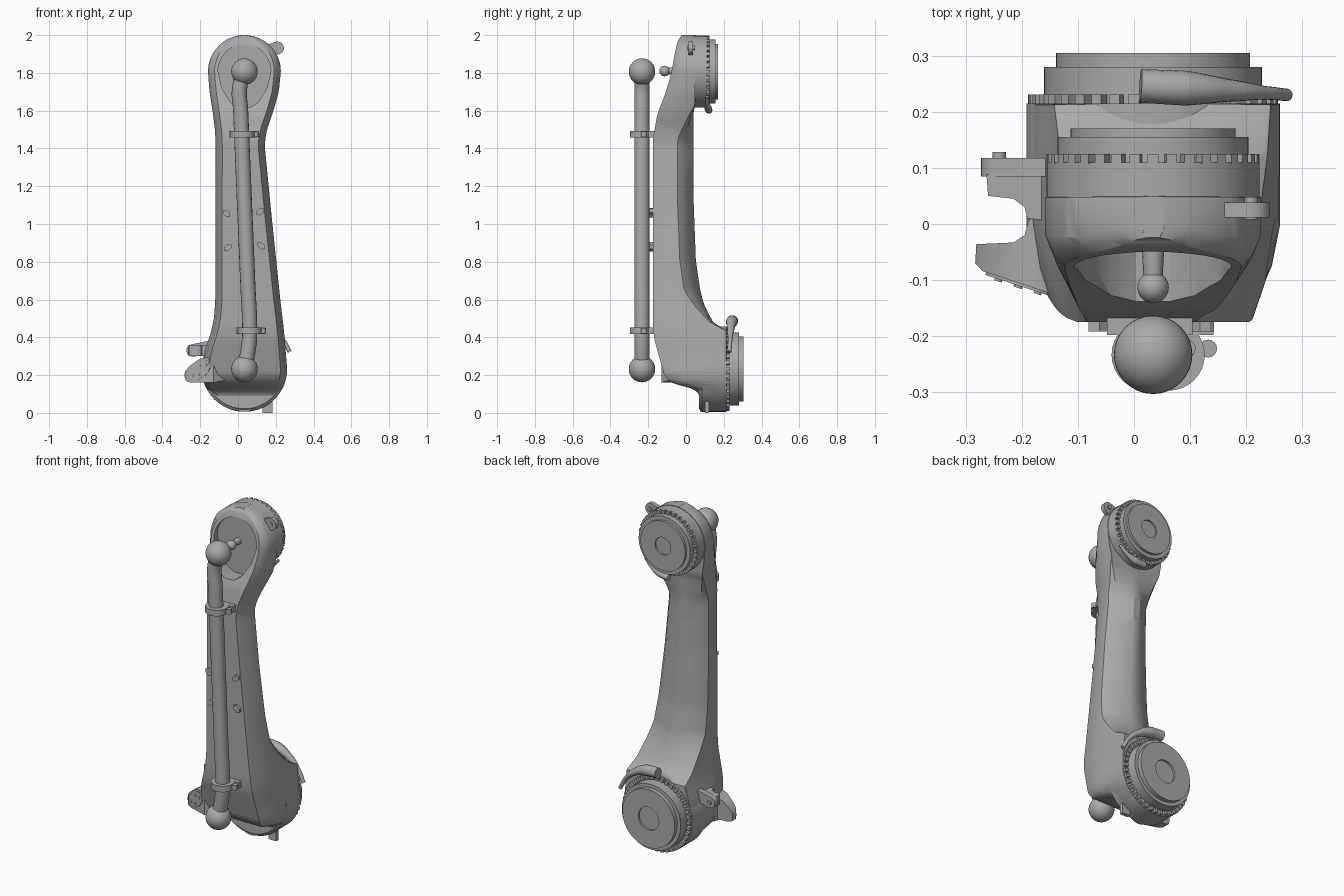
import bpy, bmesh
from math import sin, cos, pi, sqrt, radians
from mathutils import Matrix, Vector

if "Cube" in bpy.data.objects:
    bpy.data.objects.remove(bpy.data.objects["Cube"], do_unlink=True)

grey = bpy.data.materials.new("plain_grey")
grey.use_nodes = True
grey.diffuse_color = (0.4, 0.4, 0.4, 1)
grey.node_tree.nodes["Principled BSDF"].inputs["Base Color"].default_value = (0.4, 0.4, 0.4, 1)

CX, TOP, LOW = 0.034, 1.807, 0.232     # hub axes
R_TOP, R_LOW = 0.193, 0.226
parts = []


def finish(name, bm):
    bmesh.ops.recalc_face_normals(bm, faces=bm.faces)
    mesh = bpy.data.meshes.new(name)
    bm.to_mesh(mesh)
    bm.free()
    mesh.materials.append(grey)
    ob = bpy.data.objects.new(name, mesh)
    bpy.context.collection.objects.link(ob)
    parts.append(ob)
    return ob


def loft(name, rings):
    bm = bmesh.new()
    rows = [[bm.verts.new(p) for p in ring] for ring in rings]
    n = len(rows[0])
    for a, b in zip(rows, rows[1:]):
        for i in range(n):
            j = (i + 1) % n
            bm.faces.new((a[i], a[j], b[j], b[i]))
    bm.faces.new(rows[0])
    bm.faces.new(rows[-1])
    return finish(name, bm)


def lathe(name, cx, cz, profile, seg=72):
    angles = [2 * pi * i / seg for i in range(seg)]
    return loft(name, [[(cx + r * cos(a), y, cz + r * sin(a)) for a in angles] for r, y in profile])


def prism(name, pts, axis, a, b):
    place = (lambda u, v, t: (u, t, v)) if axis == "Y" else (lambda u, v, t: (u, v, t))
    return loft(name, [[place(u, v, t) for u, v in pts] for t in (a, b)])


def box(name, lo, hi):
    return prism(name, [(lo[0], lo[1]), (hi[0], lo[1]), (hi[0], hi[1]), (lo[0], hi[1])], "Z", lo[2], hi[2])


def ball(name, loc, r):
    bm = bmesh.new()
    bmesh.ops.create_uvsphere(bm, u_segments=32, v_segments=20, radius=r, matrix=Matrix.Translation(loc))
    return finish(name, bm)


def tube(name, pts, radii):
    curve = bpy.data.curves.new(name, "CURVE")
    curve.dimensions = "3D"
    curve.bevel_depth = 1
    curve.bevel_resolution = 6
    curve.use_fill_caps = True
    sp = curve.splines.new("BEZIER")
    sp.bezier_points.add(len(pts) - 1)
    for bp, p, r in zip(sp.bezier_points, pts, radii):
        bp.co, bp.radius = p, r
        bp.handle_left_type = bp.handle_right_type = "AUTO"
    tmp = bpy.data.objects.new(name, curve)
    bpy.context.collection.objects.link(tmp)
    bpy.context.view_layer.update()
    mesh = bpy.data.meshes.new_from_object(tmp.evaluated_get(bpy.context.evaluated_depsgraph_get()))
    bpy.data.objects.remove(tmp, do_unlink=True)
    bm = bmesh.new()
    bm.from_mesh(mesh)
    return finish(name, bm)


def boolean(ob, cutter, operation):
    mod = ob.modifiers.new("cut", "BOOLEAN")
    mod.operation, mod.object, mod.solver = operation, cutter, "EXACT"
    bpy.context.view_layer.objects.active = ob
    bpy.ops.object.modifier_apply(modifier=mod.name)
    parts.remove(cutter)
    bpy.data.objects.remove(cutter, do_unlink=True)


def smooth_table(table, z, spread=0.02):
    def at(q):
        q = min(max(q, table[0][0]), table[-1][0])
        for (a, u), (b, v) in zip(table, table[1:]):
            if q <= b:
                return u + (v - u) * (q - a) / (b - a)
    return sum(at(z + k * spread / 2) for k in range(-2, 3)) / 5


# Arm body: lofted sections, chamfered front, shallow ridged back
LEFT = [(.232, -.192), (.34, -.172), (.42, -.145), (.5, -.127), (.6, -.12), (1.42, -.118),
        (1.5, -.122), (1.6, -.135), (1.7, -.151), (1.807, -.159)]
RIGHT = [(.232, .26), (.42, .245), (.6, .224), (1.05, .177), (1.42, .141), (1.5, .153),
         (1.6, .188), (1.7, .216), (1.807, .227)]
FRONT = [(.01, .075), (.1, .07), (.135, .03), (.15, -.07), (.2, -.115), (.39, -.168), (.46, -.175),
         (1.45, -.175), (1.58, -.152), (1.69, -.11), (1.79, -.08), (1.95, -.05), (1.99, -.033), (2, -.02)]
BACK = [(.01, .215), (.45, .215), (.455, .17), (.485, .14), (.575, .095), (.65, .075), (.81, .052),
        (1.13, .04), (1.6, .04), (1.625, .05), (2, .05)]
RIDGE = [(.44, .03), (.65, 1), (1.45, 1), (1.62, .03)]
CHAMFER = [(.1, .05), (.3, .16), (1.5, .12), (1.75, .07), (1.95, .025)]


def section(z):
    if z > TOP or z < LOW:
        c, r = (TOP, R_TOP) if z > TOP else (LOW, R_LOW)
        half = sqrt(max(r * r - (z - c) ** 2, 0.0004))
        xl, xr = CX - half, CX + half
    else:
        xl, xr = smooth_table(LEFT, z), smooth_table(RIGHT, z)
    yf, yb = smooth_table(FRONT, z, .012), smooth_table(BACK, z, .008)
    k, w, mid = smooth_table(RIDGE, z), xr - xl, (xl + xr) / 2
    ch = min(.035, w / 5)
    yc = yb - .085 * k
    ym = min(yf + smooth_table(CHAMFER, z), yc - .008)
    half = [(w * .08, yb), (w / 2 - .1 * w * k, yb - .05 * k), (w / 2, yc), (w / 2, ym),
            (w / 2 - ch * .4, yf + (ym - yf) * .4), (w / 2 - ch, yf)]
    return [(mid - x, y, z) for x, y in half] + [(mid + x, y, z) for x, y in reversed(half)]


heights = [LOW - R_LOW * cos(radians(a)) for a in range(4, 90, 4)]
heights += [LOW + (TOP - LOW) * i / 70 for i in range(71)]
heights += [TOP + R_TOP * sin(radians(a)) for a in range(5, 90, 5)] + [TOP + R_TOP]
body = loft("arm_body", [section(z) for z in heights])

# Teardrop pocket in the upper front
drop = [(CX + .14 * cos(radians(a)), 1.81 + .14 * sin(radians(a))) for a in range(0, 181, 10)]
drop += [(-.086, 1.72), (-.041, 1.645), (.004, 1.617), (.064, 1.617), (.109, 1.645), (.154, 1.72)]
boolean(body, prism("pocket_cutter", drop, "Y", -.5, -.045), "DIFFERENCE")

# Hubs on the back, stepped discs with a shallow centre recess
lathe("upper_hub", CX, TOP, [(.19, .03), (.19, .11), (.17, .11), (.17, .155), (.147, .155),
                             (.147, .17), (.052, .17), (.052, .16)])
lathe("lower_hub", CX, LOW, [(.21, .07), (.226, .085), (.226, .215), (.194, .215), (.194, .28), (.173, .28),
                             (.173, .305), (.068, .305), (.068, .293)])


def teeth(name, cz, r, y, count):
    bm = bmesh.new()
    for i in range(count):
        m = (Matrix.Translation((CX, y, cz)) @ Matrix.Rotation(2 * pi * i / count, 4, "Y")
             @ Matrix.Translation((r - .012, 0, 0)) @ Matrix.Diagonal((.024, .018, .019, 1)))
        bmesh.ops.create_cube(bm, size=1, matrix=m)
    finish(name, bm)


teeth("upper_hub_teeth", TOP, .19, .116, 36)
teeth("lower_hub_teeth", LOW, .223, .222, 40)


# Locking levers curling round the hub rims
def lever(name, cz, r, y, start, end, radii):
    n = len(radii)
    angles = [radians(start + (end - start) * i / (n - 1)) for i in range(n)]
    tube(name, [(CX + r * cos(a), y - .004 * i, cz + r * sin(a)) for i, a in enumerate(angles)], radii)


lever("lower_lever", LOW, .256, .246, 95, 21, [.03, .031, .02, .012, .011])
lever("upper_lever", TOP, .205, .122, -92, -40, [.018, .02, .012, .008])


# Side latches with pins
def latch(name, tip, root, y0, y1, r):
    t, q = Vector(tip), Vector(root)
    d = (t - q).normalized()
    n = Vector((-d.y, d.x))
    pts = [q - n * r, q + n * r]
    pts += [t + r * (cos(radians(a)) * n + sin(radians(a)) * d) for a in range(0, 181, 20)]
    prism(name, [tuple(p) for p in pts], "Y", y0, y1)
    lathe(name + "_pin", t.x, t.y, [(.012, y0 - .004), (.012, y1 + .01)], 16)


latch("lower_latch", (-.24, .33), (-.1, .36), .085, .118, .033)
latch("upper_latch", (.209, 1.932), (.144, 1.91), .012, .038, .034)
box("lower_tab", (.13, .1, 0), (.182, .122, .07))

# Seat behind the lower latch
seat = [(-.26, .05), (-.263, .088), (-.1, .12), (-.1, 0), (-.19, .01), (-.195, .03), (-.215, .045)]
prism("latch_seat", seat, "Z", .3, .36)

# Side bracket: plan shape trimmed by its front outline
plan = [(-.27, -.084), (-.283, -.07), (-.281, -.036), (-.215, -.033), (-.195, -.02), (-.188, .006),
        (-.15, .03), (-.05, .03), (-.05, -.08), (-.13, -.13)]
outline = [(-.285, .195), (-.275, .168), (-.25, .16), (-.13, .16), (-.03, .18), (-.03, .4), (-.13, .4),
           (-.145, .34), (-.14, .285), (-.16, .293), (-.2, .288), (-.255, .25), (-.28, .22)]
bracket = prism("side_bracket", plan, "Z", .1, .45)
boolean(bracket, prism("bracket_trim", outline, "Y", -.3, .3), "INTERSECT")

# Oval plate with bolts on the bracket's sloping face
slope = Matrix.Translation((-.205, -.106, .226)) @ Matrix.Rotation(radians(-18), 4, "Z")
pad = slope @ Matrix.Rotation(radians(-35), 4, "Y")


def on_pad(name, x, z, rx, rz, depth):
    ring = [(x + rx * cos(2 * pi * i / 24), z + rz * sin(2 * pi * i / 24)) for i in range(24)]
    prism(name, ring, "Y", -depth, .004).data.transform(pad)


on_pad("bracket_plate", 0, 0, .07, .042, .004)
for i, (u, v) in enumerate([(-.045, 0), (-.015, -.02), (.015, .02), (.045, 0)]):
    on_pad(f"plate_bolt_{i}", u, v, .007, .007, .008)

# Front pipe with ball ends and a straight run between the bends
PY = -.233
run = [(.014 + .048 * i / 5, PY, 1.6 - 1.16 * i / 5) for i in range(6)]
tube("pipe", [(CX, PY, 1.81), (.008, PY, 1.715)] + run + [(.059, PY, .37), (CX, PY, LOW)], [.04] * 10)
ball("pipe_ball_top", (CX, PY, 1.807), .07)
ball("pipe_ball_bottom", (CX, PY, LOW), .07)

# Pipe clamps
for tag, x, z in (("upper", .024, 1.475), ("lower", .062, .435)):
    ring = [(x + .064 * cos(2 * pi * i / 32), PY + .064 * sin(2 * pi * i / 32)) for i in range(32)]
    prism(tag + "_clamp_ring", ring, "Z", z - .018, z + .018)
    box(tag + "_clamp_base", (x - .072, -.198, z - .018), (x + .08, -.16, z + .018))
    ear = [(x + .07 + .016 * cos(2 * pi * i / 16), -.222 + .016 * sin(2 * pi * i / 16)) for i in range(16)]
    prism(tag + "_clamp_ear", ear, "Z", z - .014, z + .014)

# Small peg in the pocket
tube("pocket_peg", [(CX, -.03, 1.81), (CX, -.06, 1.81), (CX, -.113, 1.81)], [.02, .019, .016])
ball("peg_ball", (CX, -.113, 1.81), .028)

# Hexagonal studs on the front face
for i, (x, z, tilt) in enumerate([(-.061, 1.055, -.7), (.117, 1.065, .7), (-.055, .875, .7), (.123, .885, -.7)]):
    hexa = [(.026 * cos(a * pi / 3), .017 * sin(a * pi / 3)) for a in range(6)]
    stud = prism(f"stud_{i}", hexa, "Y", -.192, -.165)
    stud.data.transform(Matrix.Translation((x, 0, z)) @ Matrix.Rotation(-tilt, 4, "Y"))

# Smooth shading with crisp edges
bpy.ops.object.select_all(action="DESELECT")
for ob in parts:
    ob.select_set(True)
bpy.context.view_layer.objects.active = body
bpy.ops.object.shade_smooth_by_angle(angle=radians(30))
